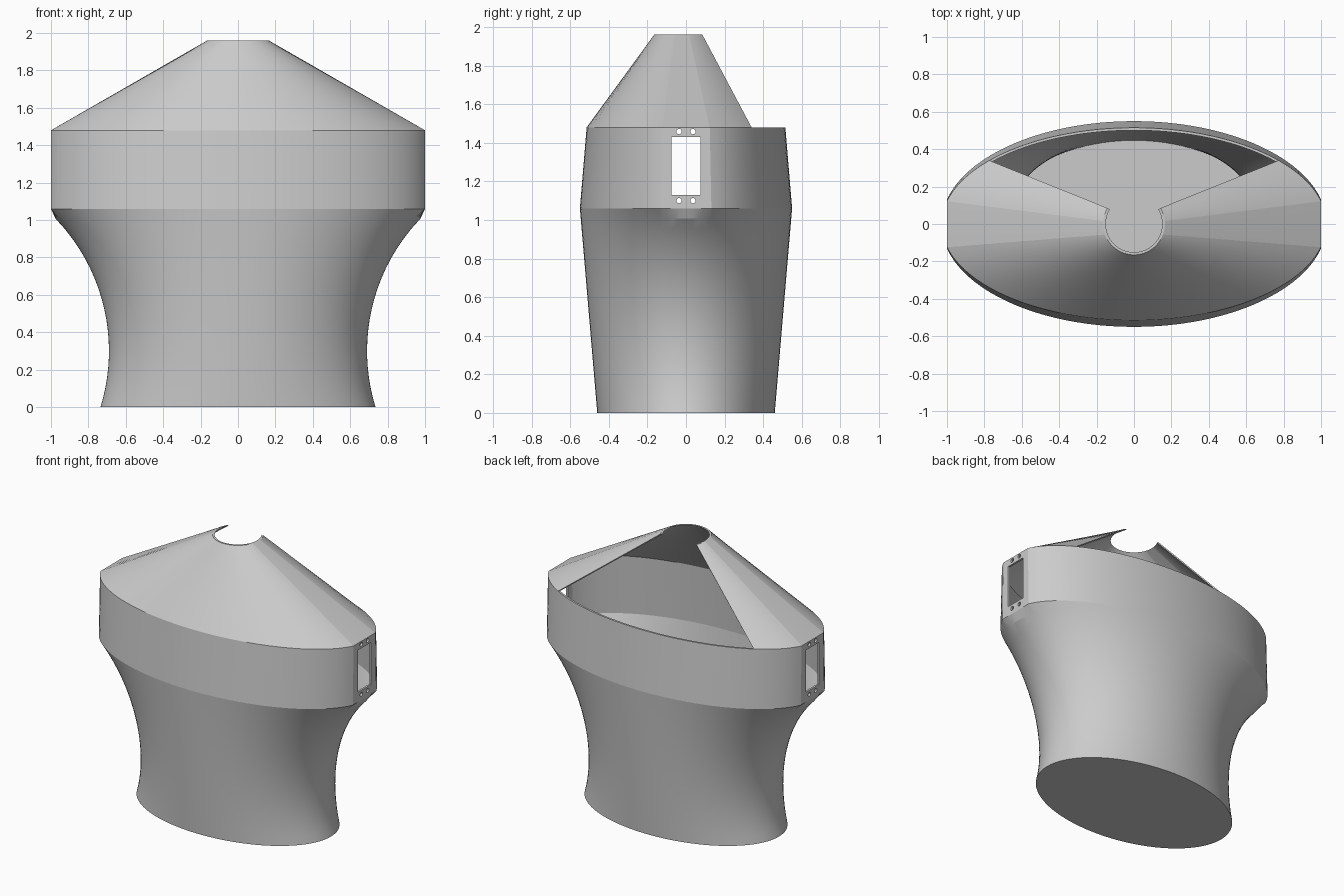
import bpy, bmesh
from math import sin, cos, pi, radians, sqrt
from mathutils import Matrix

if "Cube" in bpy.data.objects:
    bpy.data.objects.remove(bpy.data.objects["Cube"], do_unlink=True)

SEG = 104          # sides of the oval
WALL = 0.014       # shell thickness
RIDGE, RIM, TOP = 1.06, 1.48, 1.96
HALF_WIDTH = 1.03  # oval before the ends are trimmed flat
TRIM = 1.0

grey = bpy.data.materials.new("plain grey")
grey.use_nodes = True
grey.diffuse_color = (0.6, 0.6, 0.6, 1)
grey.node_tree.nodes["Principled BSDF"].inputs["Base Color"].default_value = (0.6, 0.6, 0.6, 1)


def finish(name, bm):
    bmesh.ops.recalc_face_normals(bm, faces=bm.faces)
    mesh = bpy.data.meshes.new(name)
    bm.to_mesh(mesh)
    bm.free()
    mesh.materials.append(grey)
    obj = bpy.data.objects.new(name, mesh)
    bpy.context.collection.objects.link(obj)
    return obj


def activate(obj):
    bpy.ops.object.select_all(action="DESELECT")
    obj.select_set(True)
    bpy.context.view_layer.objects.active = obj


def smooth(obj):
    activate(obj)
    bpy.ops.object.shade_smooth_by_angle(angle=radians(8.8))


def oval_point(t, z, inset):
    """Point on the oval wall at height z, with flat trimmed ends."""
    if z <= RIDGE:
        r = 1.0194
        a = 0.69 + r - sqrt(r * r - (z - 0.3) ** 2)
        b = 0.46 + 0.09 * z / RIDGE
    else:
        a = HALF_WIDTH
        b = 0.55 - 0.035 * (z - RIDGE) / (RIM - RIDGE)
    limit = TRIM - inset
    x = max(-limit, min(limit, (a - inset) * cos(t)))
    return x, (b - inset) * sin(t), z


def bridge(bm, r1, r2, closed=True):
    n = len(r1)
    for i in range(n if closed else n - 1):
        j = (i + 1) % n
        bm.faces.new((r1[i], r1[j], r2[j], r2[i]))


# Hollow body: outer wall up to the rim, inner wall back down to the floor
bm = bmesh.new()
heights = [RIDGE * i / 20 for i in range(21)] + [RIM]
levels = [(z, 0) for z in heights] + [(max(z, WALL), WALL) for z in reversed(heights)]
rings = [[bm.verts.new(oval_point(2 * pi * i / SEG, z, inset)) for i in range(SEG)]
         for z, inset in levels]
for lower, upper in zip(rings, rings[1:]):
    bridge(bm, lower, upper)
bm.faces.new(rings[0])
bm.faces.new(rings[-1])
body = finish("body_shell", bm)

# Slot and screw holes through both flat ends
cuts = bmesh.new()
bmesh.ops.create_cube(cuts, size=1, matrix=Matrix.Translation((0, 0, 1.28))
                      @ Matrix.Diagonal((2.4, 0.15, 0.3, 1)))
for y in (-0.036, 0.036):
    for z in (1.1, 1.458):
        bmesh.ops.create_cone(cuts, cap_ends=True, segments=20, radius1=0.014, radius2=0.014,
                              depth=2.4, matrix=Matrix.Translation((0, y, z))
                              @ Matrix.Rotation(pi / 2, 4, "Y"))
cutter = finish("slot_cutter", cuts)
cutter.hide_render = True
mod = body.modifiers.new("slots", "BOOLEAN")
mod.operation, mod.solver, mod.object = "DIFFERENCE", "EXACT", cutter
activate(body)
bpy.ops.object.modifier_apply(modifier=mod.name)
bpy.data.objects.remove(cutter, do_unlink=True)
smooth(body)

# Sloping hood from the rim to the round neck, open at the back
bm = bmesh.new()
reach, neck_reach, steps = radians(131.3), radians(121), 76
loops = []
for z, inset in ((RIM, 0), (TOP, 0), (TOP, WALL), (RIM, WALL)):
    loop = []
    for i in range(steps + 1):
        f = 2 * i / steps - 1
        if z == TOP:
            s = -pi / 2 + f * neck_reach
            r = 0.165 - inset
            co = (r * cos(s), r * sin(s), z)
        else:
            co = oval_point(-pi / 2 + f * reach, z, inset)
        loop.append(bm.verts.new(co))
    loops.append(loop)
for k in range(4):
    bridge(bm, loops[k], loops[(k + 1) % 4], closed=False)
for end in (0, -1):
    bm.faces.new([loop[end] for loop in loops])
smooth(finish("sloping_hood", bm))
